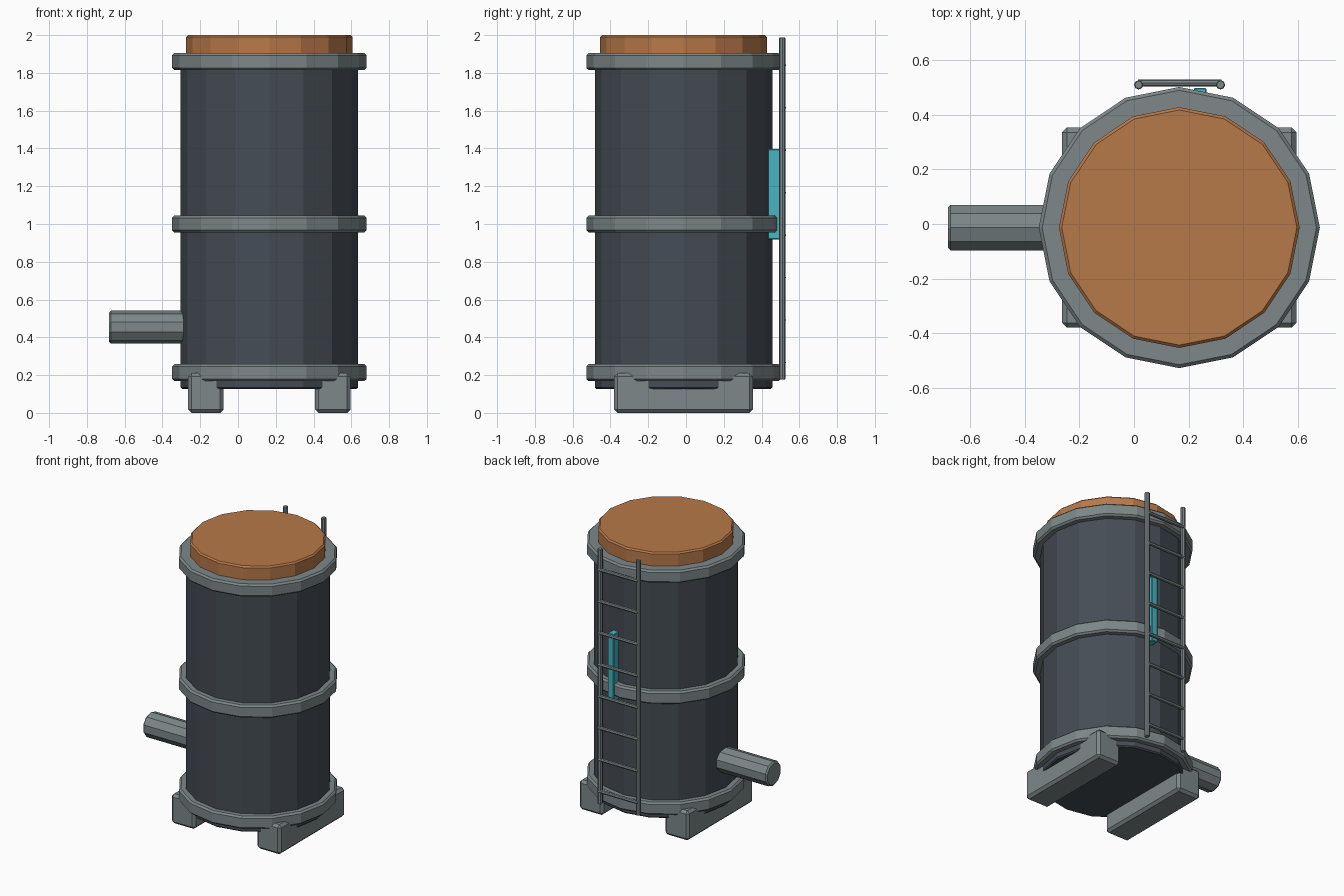
import bpy, bmesh, math
from mathutils import Vector

if "Cube" in bpy.data.objects:
    bpy.data.objects.remove(bpy.data.objects["Cube"])

CX, CY = 0.166, -0.013  # tank axis


def material(name, rgb):
    lin = [c / 12.92 if c < 0.04045 else ((c + 0.055) / 1.055) ** 2.4 for c in rgb]
    m = bpy.data.materials.new(name)
    m.diffuse_color = (*lin, 1)
    m.use_nodes = True
    m.node_tree.nodes["Principled BSDF"].inputs["Base Color"].default_value = m.diffuse_color
    return m


slate = material("dark slate", (0.27, 0.30, 0.33))
grey = material("steel grey", (0.49, 0.53, 0.535))
copper = material("copper orange", (0.72, 0.475, 0.285))
cyan = material("cyan glass", (0.28, 0.71, 0.76))


def finish(name, bm, mat, bevel):
    bmesh.ops.recalc_face_normals(bm, faces=bm.faces)
    me = bpy.data.meshes.new(name)
    bm.to_mesh(me)
    bm.free()
    me.materials.append(mat)
    ob = bpy.data.objects.new(name, me)
    bpy.context.collection.objects.link(ob)
    if bevel:
        mod = ob.modifiers.new("edge bevel", "BEVEL")
        mod.width = bevel
        mod.segments = 1
        mod.limit_method = 'ANGLE'
        mod.angle_limit = math.radians(50)
    return ob


def prism(name, start, end, r, sides, first, mat, bevel=0.0):
    """Regular prism from start to end; first = direction of the first corner."""
    a, b, u = Vector(start), Vector(end), Vector(first)
    v = (b - a).normalized().cross(u)
    bm = bmesh.new()
    loops = []
    for c in (a, b):
        loops.append([bm.verts.new(c + r * (u * math.cos(t) + v * math.sin(t)))
                      for t in (2 * math.pi * i / sides for i in range(sides))])
    lo, hi = loops
    for i in range(sides):
        j = (i + 1) % sides
        bm.faces.new((lo[i], lo[j], hi[j], hi[i]))
    bm.faces.new(lo[::-1])
    bm.faces.new(hi)
    return finish(name, bm, mat, bevel)


def box(name, lo, hi, mat, bevel=0.0):
    bm = bmesh.new()
    bmesh.ops.create_cube(bm, size=1)
    for v in bm.verts:
        v.co = [l + (c + 0.5) * (h - l) for c, l, h in zip(v.co, lo, hi)]
    return finish(name, bm, mat, bevel)


def drum(name, z0, z1, r, mat, bevel):
    return prism(name, (CX, CY, z0), (CX, CY, z1), r, 16, (1, 0, 0), mat, bevel)


# Tank body, hoops and lid
drum("tank_body", 0.127, 1.87, 0.47, slate, 0.008)
for name, z0, z1 in (("bottom_hoop", 0.168, 0.258), ("middle_hoop", 0.955, 1.045),
                     ("top_hoop", 1.815, 1.905)):
    drum(name, z0, z1, 0.515, grey, 0.012)
drum("lid", 1.85, 2.0, 0.441, copper, 0.01)

# Two skid feet
for name, s in (("left_foot", -1), ("right_foot", 1)):
    x = CX + s * 0.336
    box(name, (x - 0.094, CY - 0.367, 0), (x + 0.094, CY + 0.367, 0.21), grey, 0.018)

# Outlet pipe on the left
prism("outlet_pipe", (-0.682, CY, 0.454), (-0.2, CY, 0.454), 0.0875, 10, (0, 0, 1), grey, 0.01)

# Level gauge on the back
box("level_gauge", (0.219, 0.42, 0.918), (0.266, 0.498, 1.396), cyan, 0.004)

# Ladder on the back
for name, x in (("ladder_rail_left", 0.017), ("ladder_rail_right", 0.317)):
    prism(name, (x, 0.51, 0.177), (x, 0.51, 1.987), 0.017, 8, (1, 0, 0), grey, 0.003)
for i in range(8):
    z = 0.267 + i * 0.2247
    prism(f"ladder_rung_{i + 1}", (0.014, 0.517, z), (0.32, 0.517, z), 0.0125, 8, (0, 0, 1), grey)
